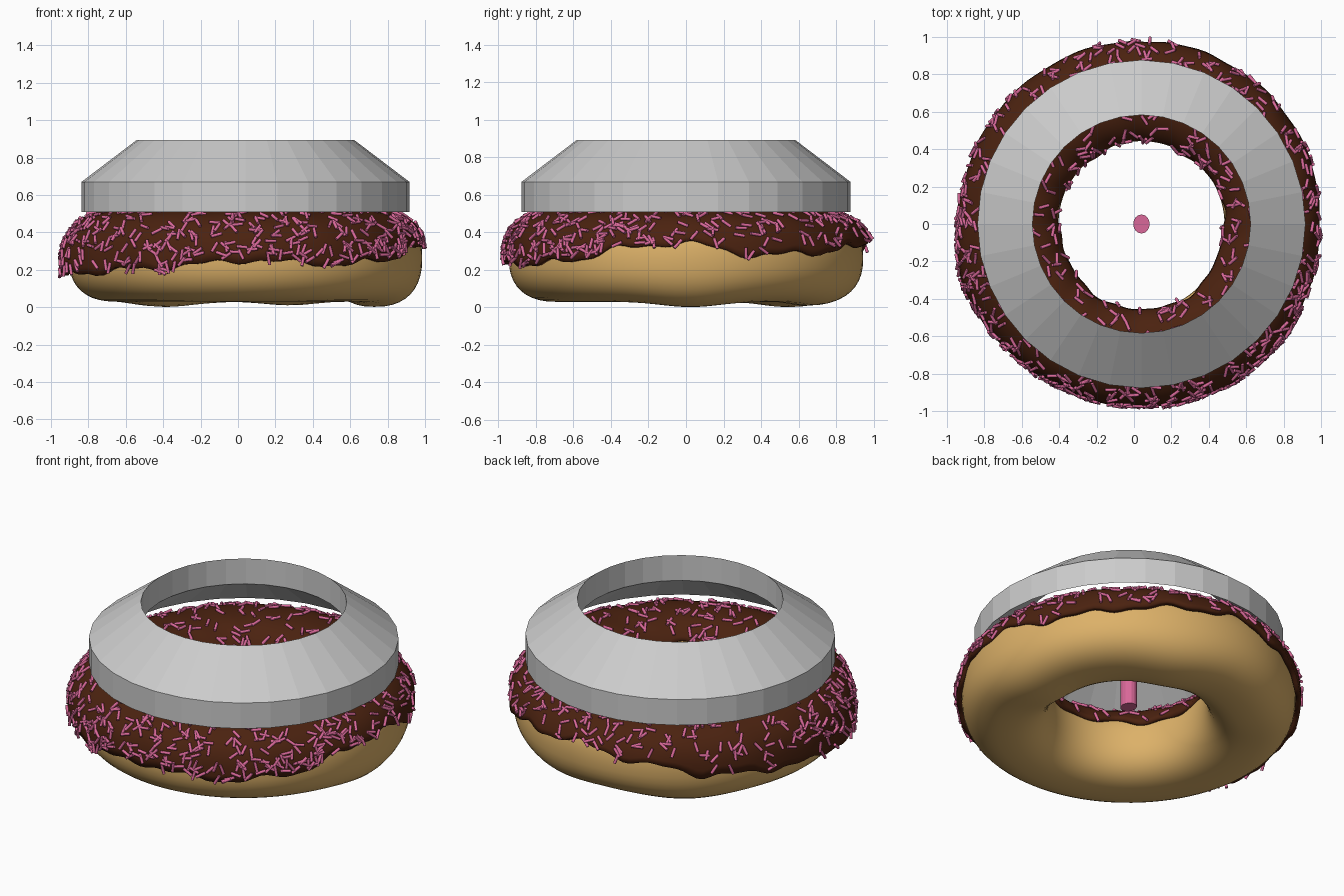
import bpy, bmesh, math, random
from mathutils import Vector, Matrix

if "Cube" in bpy.data.objects:
    bpy.data.objects.remove(bpy.data.objects["Cube"])

random.seed(4)
CX, R, ZC, P = 0.04, 0.69, 0.265, 2.4


def material(name, rgb):
    m = bpy.data.materials.new(name)
    m.diffuse_color = (*rgb, 1)
    m.use_nodes = True
    m.node_tree.nodes["Principled BSDF"].inputs["Base Color"].default_value = m.diffuse_color
    return m


DOUGH = material("dough", (0.72, 0.44, 0.14))
CHOC = material("chocolate", (0.07, 0.016, 0.005))
PINK = material("pink", (0.7, 0.14, 0.32))


def make_object(name, bm, mat=None, smooth=False):
    bmesh.ops.recalc_face_normals(bm, faces=bm.faces)
    for f in bm.faces:
        f.smooth = smooth
    me = bpy.data.meshes.new(name)
    bm.to_mesh(me)
    bm.free()
    ob = bpy.data.objects.new(name, me)
    bpy.context.collection.objects.link(ob)
    if mat:
        me.materials.append(mat)
    return ob


def bump(th, deg, width):
    d = (math.degrees(th) - deg + 180) % 360 - 180
    return math.exp(-(d / width) ** 2)


def spow(v):
    return math.copysign(abs(v) ** (2 / P), v)


def tube(th, phi, grow=0.0):
    """Point on the slightly lumpy, squarish ring of dough."""
    c, s = spow(math.cos(phi)), spow(math.sin(phi))
    a = 0.255 + grow
    if c < 0:
        a -= 0.008 + 0.022 * bump(th, -90, 50)
    b = 0.235 + grow * 0.75
    if s < 0:
        b += 0.028 * max(bump(th, 2, 18), bump(th, 128, 20), 0.7 * bump(th, 70, 16))
    r = R + a * c
    return Vector((CX + r * math.cos(th), r * math.sin(th), ZC + b * s))


def grid(nu, nv, fn, close_v):
    bm = bmesh.new()
    vs = [[bm.verts.new(fn(i, j)) for j in range(nv)] for i in range(nu)]
    for i in range(nu):
        for j in range(nv if close_v else nv - 1):
            k, l = (i + 1) % nu, (j + 1) % nv
            bm.faces.new((vs[i][j], vs[k][j], vs[k][l], vs[i][l]))
    return bm


# dough ring
make_object("dough_ring", grid(96, 40, lambda i, j: tube(i * math.tau / 96, j * math.tau / 40), True),
            DOUGH, True)

# icing: height of the dripping outer edge by angle in degrees
EDGE = [(-180, .19), (-150, .19), (-120, .21), (-90, .25), (-60, .23), (-40, .25), (-20, .32),
        (0, .35), (20, .28), (45, .29), (70, .33), (90, .36), (115, .30), (135, .24), (160, .21), (180, .19)]


def edge_height(th):
    d = (math.degrees(th) + 180) % 360 - 180
    for (a, za), (b, zb) in zip(EDGE, EDGE[1:]):
        if a <= d <= b:
            t = (d - a) / (b - a)
            t = t * t * (3 - 2 * t)
            return za + (zb - za) * t + 0.012 * math.sin(13 * th) + 0.008 * math.sin(29 * th + 1)


def phi_at(z):
    s = (z - ZC) / 0.25
    return math.asin(math.copysign(abs(s) ** (P / 2), s))


def icing_point(th, t):
    lo = phi_at(edge_height(th))
    inner = 0.38 - 0.03 * bump(th, -135, 20) + 0.02 * math.sin(5 * th) + 0.012 * math.sin(11 * th)
    hi = math.pi - phi_at(inner)
    rim = max(0, 1 - t / 0.3)
    lobe = 0.035 * bump(th, 200, 22) + 0.012 * bump(th, 88, 20) - 0.018 * bump(th, 0, 35)
    grow = 0.022 + rim * (0.012 + lobe)
    grow += 0.003 * math.sin(17 * th + 9 * t)
    return tube(th, lo + (hi - lo) * t, grow)


icing = make_object("icing", grid(160, 26, lambda i, j: icing_point(i * math.tau / 160, j / 25), False),
                    CHOC, True)
sol = icing.modifiers.new("thickness", "SOLIDIFY")
sol.thickness = 0.03
up = max(icing.data.polygons, key=lambda p: p.center.z)
sol.offset = -1 if up.normal.z > 0 else 1


# sprinkles scattered over the icing, denser near the front drips
def sprinkle(bm, centre, axis, radius, length, sides, squash=1.0):
    rot = axis.to_track_quat('Z', 'Y').to_matrix().to_4x4()
    bmesh.ops.create_cone(bm, cap_ends=True, segments=sides, radius1=radius, radius2=radius, depth=length,
                          matrix=Matrix.Translation(centre) @ rot @ Matrix.Diagonal((1, squash, 1, 1)))


bm = bmesh.new()
count = 0
while count < 820:
    th, t = random.uniform(-math.pi, math.pi), random.random()
    front = max(bump(th, -120, 50), bump(th, -50, 32), 0.8 * bump(th, 195, 25))
    weight = 0.2 + (0.1 + 0.7 * front) * max(0, 1 - t / 0.4)
    if t > 0.6:
        weight *= 0.65
    if random.random() > weight:
        continue
    p = icing_point(th, t)
    du = (icing_point(th + 0.01, t) - p).normalized()
    dv = (icing_point(th, min(t + 0.01, 1.01)) - p).normalized()
    n = du.cross(dv).normalized()
    if n.dot(p - Vector((CX + R * math.cos(th), R * math.sin(th), ZC))) < 0:
        n = -n
    a = random.uniform(0, math.pi)
    axis = (du * math.cos(a) + dv * math.sin(a) + n * random.uniform(-0.2, 0.2)).normalized()
    sprinkle(bm, p + n * 0.005, axis, 0.0085, 0.06, 16)
    count += 1
make_object("sprinkles", bm, PINK)

# large sprinkle standing in the hole
bm = bmesh.new()
sprinkle(bm, Vector((CX, 0, 0.365)), Vector((0, 0, 1)), 0.044, 0.33, 16, 1.15)
make_object("centre_sprinkle", bm, PINK)

# faceted ring on top: outer wall, slope, inner wall, sloped underside
PROFILE = [(.877, .51), (.877, .67), (.583, .893), (.583, .735)]


def ring_point(i, j):
    r, z = PROFILE[j]
    th = i * math.tau / 32
    return Vector((CX + r * math.cos(th), r * math.sin(th), z))


make_object("top_ring", grid(32, 4, ring_point, True))
